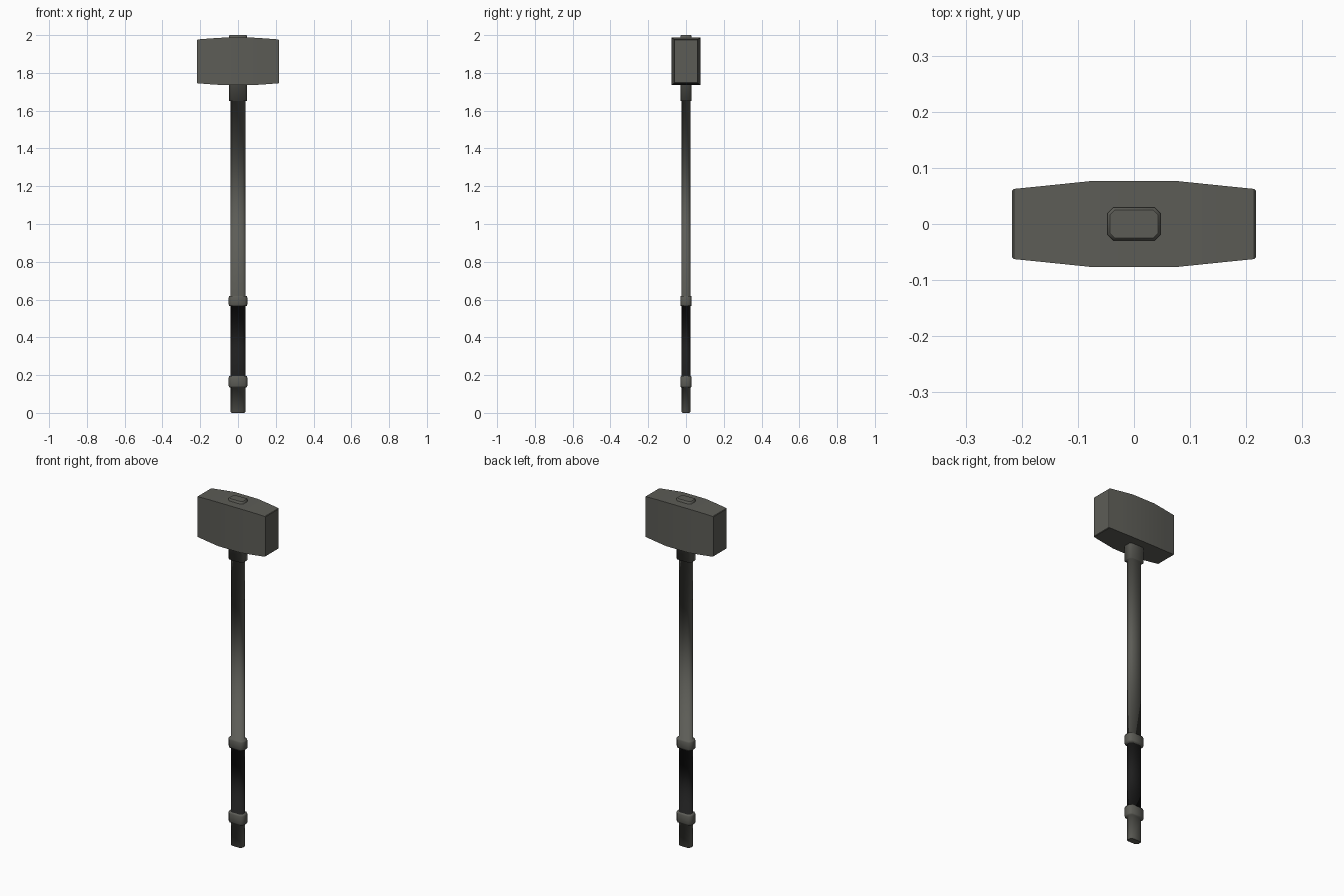
import bpy, bmesh

if "Cube" in bpy.data.objects:
    bpy.data.objects.remove(bpy.data.objects["Cube"])


def material(name, rgb):
    m = bpy.data.materials.new(name)
    m.diffuse_color = (*rgb, 1)
    m.use_nodes = True
    m.node_tree.nodes["Principled BSDF"].inputs["Base Color"].default_value = m.diffuse_color
    return m


STEEL = material("dark_steel", (0.108, 0.108, 0.094))
BLACK = material("black_grip", (0.013, 0.013, 0.013))


def octagon(hx, hy, c):
    """Rectangle outline with cut corners."""
    return [(hx - c, -hy), (hx, -hy + c), (hx, hy - c), (hx - c, hy),
            (-hx + c, hy), (-hx, hy - c), (-hx, -hy + c), (-hx + c, -hy)]


def loft(name, rings, mats):
    """Skin a list of closed point rings and cap both ends."""
    bm = bmesh.new()
    loops = [[bm.verts.new(p) for p in ring] for ring in rings]
    for a, b in zip(loops, loops[1:]):
        for i in range(len(a)):
            j = (i + 1) % len(a)
            bm.faces.new((a[i], a[j], b[j], b[i]))
    bm.faces.new(loops[0][::-1])
    bm.faces.new(loops[-1])
    bmesh.ops.recalc_face_normals(bm, faces=bm.faces)
    me = bpy.data.meshes.new(name)
    bm.to_mesh(me)
    bm.free()
    ob = bpy.data.objects.new(name, me)
    bpy.context.collection.objects.link(ob)
    for m in mats:
        me.materials.append(m)
    bpy.context.view_layer.objects.active = ob
    ob.select_set(True)
    return ob


# Handle: pommel, two raised bands around the grip, shaft, collar through the head
SHAFT = (0.039, 0.023, 0.013)
BAND = (0.049, 0.030, 0.013)
COLLAR = (0.047, 0.029, 0.010)
profile = [(0.0, 0.034, 0.018, 0.011), (0.005, *SHAFT)]
for low, high in ((0.135, 0.195), (0.565, 0.62)):
    profile += [(low, *SHAFT), (low, 0.046, 0.027, 0.012), (low + 0.008, *BAND),
                (high - 0.008, *BAND), (high, 0.046, 0.027, 0.012), (high, *SHAFT)]
profile += [(1.65, *SHAFT), (1.65, *COLLAR), (1.996, *COLLAR),
            (2.0, 0.043, 0.025, 0.009)]
handle = loft("handle", [[(x, y, z) for x, y in octagon(hx, hy, c)]
                         for z, hx, hy, c in profile], [STEEL, BLACK])
bpy.ops.object.shade_smooth()
for f in handle.data.polygons:
    if 0.2 < f.center.z < 0.56:      # wrapped grip between the bands
        f.material_index = 1
handle.data.polygons[-1].use_smooth = False
handle.data.polygons[-2].use_smooth = False
handle.select_set(False)

# Hammer head: box tapering towards both striking faces
half = [(0.072, 0.077, 0.126), (0.145, 0.0695, 0.1215),
        (0.214, 0.0625, 0.116), (0.217, 0.060, 0.113)]
stations = [(-x, y, h) for x, y, h in reversed(half)] + half
head = loft("hammer_head",
            [[(x, -y, 1.861 - h), (x, y, 1.861 - h), (x, y, 1.861 + h), (x, -y, 1.861 + h)]
             for x, y, h in stations], [STEEL])
bpy.ops.object.shade_smooth_by_angle(angle=0.5)
